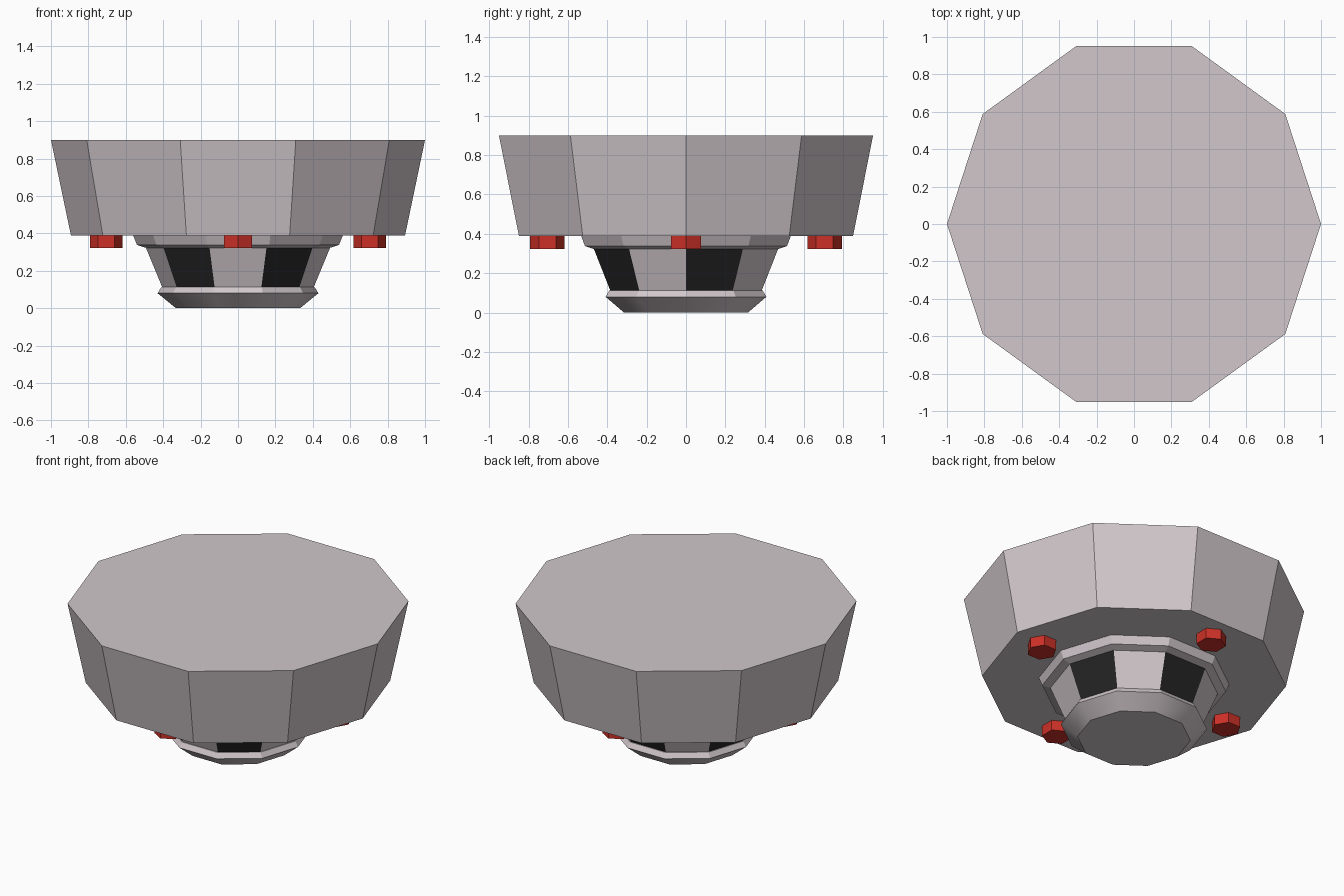
import bpy, bmesh, math

if "Cube" in bpy.data.objects:
    bpy.data.objects.remove(bpy.data.objects["Cube"])


def material(name, rgb):
    m = bpy.data.materials.new(name)
    m.diffuse_color = (*rgb, 1.0)
    m.use_nodes = True
    m.node_tree.nodes["Principled BSDF"].inputs["Base Color"].default_value = m.diffuse_color
    return m


GREY = material("warm_grey", (0.64, 0.575, 0.60))
BLACK = material("window_black", (0.018, 0.018, 0.018))
RED = material("bolt_red", (0.60, 0.03, 0.02))


def lathe(name, profile, sides, mats, phase=0.0, center=(0, 0)):
    """Closed polygonal turning from (radius, z) pairs, listed bottom to top."""
    bm = bmesh.new()
    rings = []
    for r, z in profile:
        rings.append([bm.verts.new((center[0] + r * math.cos(phase + math.tau * i / sides),
                                    center[1] + r * math.sin(phase + math.tau * i / sides), z))
                      for i in range(sides)])
    for low, high in zip(rings, rings[1:]):
        for i in range(sides):
            j = (i + 1) % sides
            bm.faces.new((low[i], low[j], high[j], high[i]))
    bm.faces.new(rings[0][::-1])
    bm.faces.new(rings[-1])
    mesh = bpy.data.meshes.new(name)
    bm.to_mesh(mesh)
    bm.free()
    for m in mats:
        mesh.materials.append(m)
    obj = bpy.data.objects.new(name, mesh)
    bpy.context.collection.objects.link(obj)
    return obj


# Large ten-sided body
lathe("body", [(0.893, 0.388), (1.0, 0.9)], 10, [GREY])

# Collar under the body
lathe("collar", [(0.49, 0.322), (0.54, 0.338), (0.56, 0.388)], 10, [GREY])

# Tapered neck: every second side is a black window
neck = lathe("neck", [(0.405, 0.112), (0.492, 0.322)], 10, [GREY, BLACK])
for face in neck.data.polygons:
    if abs(face.normal.z) < 0.9:
        angle = math.atan2(face.center.y, face.center.x) % math.tau
        face.material_index = 1 - int(angle / (math.tau / 10)) % 2

# Foot ring with smooth lower slope
foot = lathe("foot_ring", [(0.332, 0.0), (0.43, 0.08), (0.41, 0.112)], 10, [GREY])
for face in foot.data.polygons:
    face.use_smooth = -0.95 < face.normal.z < -0.2

# Four hexagonal bolts
for i, side in enumerate(("right", "back", "left", "front")):
    a = i * math.pi / 2
    lathe("bolt_" + side, [(0.087, 0.322), (0.087, 0.388)], 6, [RED], a,
          (0.705 * math.cos(a), 0.705 * math.sin(a)))
